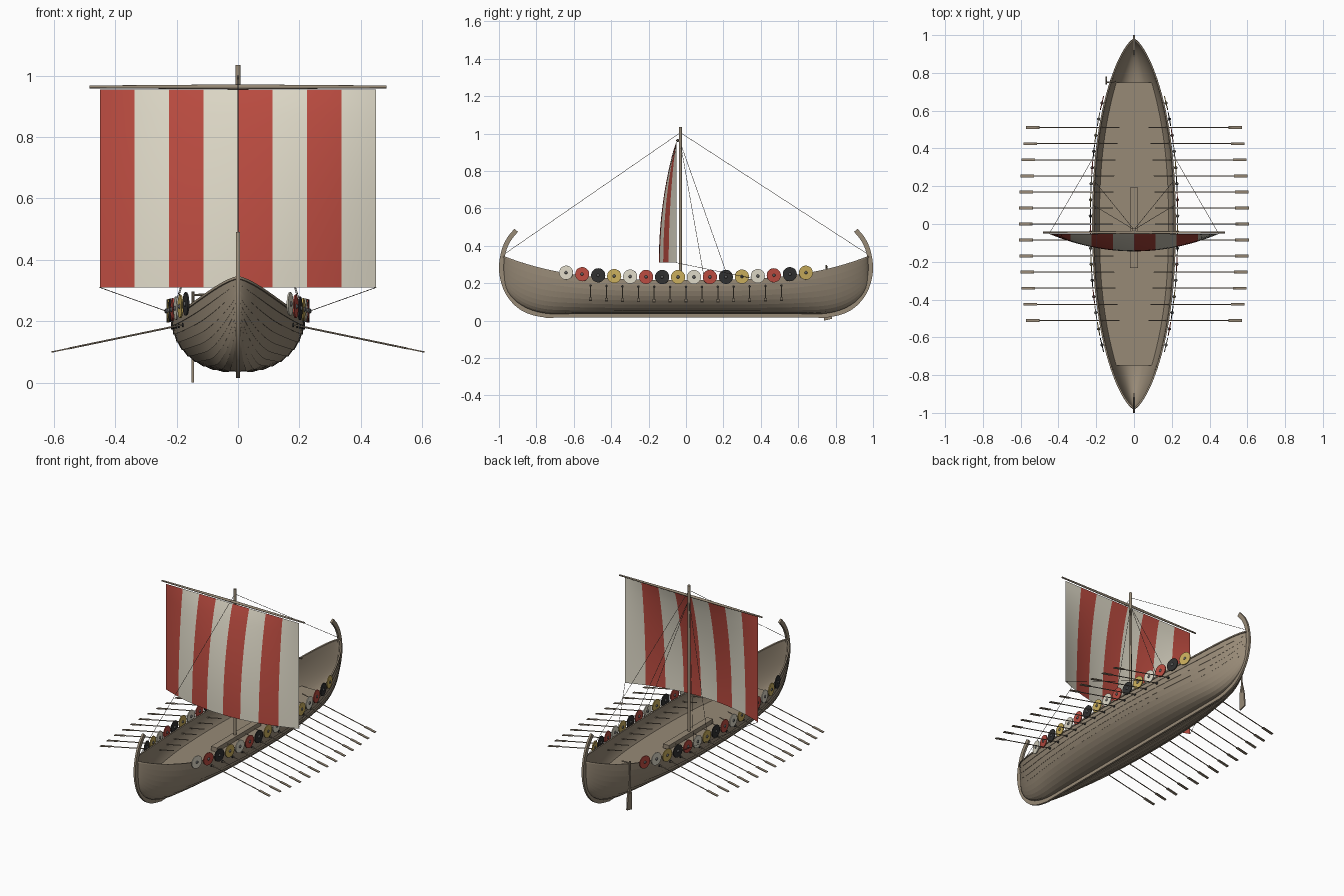
import bpy, bmesh, math
from mathutils import Vector, Matrix

if "Cube" in bpy.data.objects:
    bpy.data.objects.remove(bpy.data.objects["Cube"])


def material(name, r, g, b):
    m = bpy.data.materials.new(name)
    m.use_nodes = True
    m.diffuse_color = (r, g, b, 1)
    m.node_tree.nodes["Principled BSDF"].inputs["Base Color"].default_value = (r, g, b, 1)
    return m


wood = material("weathered wood", .31, .252, .182)
red = material("red", .50, .072, .052)
cream = material("cream", .74, .70, .58)
yellow = material("yellow", .60, .43, .11)
black = material("black", .03, .03, .03)
iron = material("iron", .12, .12, .12)
rope = material("rope", .12, .10, .08)

LENGTH, BEAM = .975, .217


def half_width(y):
    return BEAM * max(0, 1 - abs(y / LENGTH) ** 2.3) ** .7


def sheer(y):
    return .213 + .128 * abs(y / LENGTH) ** 3


def keel_height(y):
    u = min(1, max(0, (abs(y) - .68) / (LENGTH - .68)))
    return .035 + .2 * (1 - math.sqrt(1 - u ** 2.3))


def section(y, a, out=0):
    """Point on the hull skin, a = 0 at the keel and pi/2 at the sheer."""
    w, top, low = half_width(y), sheer(y), keel_height(y)
    out *= min(1, w / .12)
    return Vector((w * math.sin(a) ** .85 + out * math.sin(a), y,
                   top - (top - low) * math.cos(a) - out * math.cos(a)))


def skin_at(y, z, out=0):
    """Point on the hull skin at a given height."""
    return section(y, math.acos((sheer(y) - z) / (sheer(y) - keel_height(y))), out)


def finish(name, bm, mats, smooth=True):
    bmesh.ops.recalc_face_normals(bm, faces=bm.faces)
    me = bpy.data.meshes.new(name)
    bm.to_mesh(me)
    bm.free()
    ob = bpy.data.objects.new(name, me)
    bpy.context.collection.objects.link(ob)
    for m in mats:
        me.materials.append(m)
    if smooth:
        bpy.ops.object.select_all(action='DESELECT')
        ob.select_set(True)
        bpy.context.view_layer.objects.active = ob
        bpy.ops.object.shade_smooth_by_angle(angle=math.radians(35))


def skin(bm, rows, closed=False):
    """Quads between neighbouring rows of points."""
    vs = [[bm.verts.new(p) for p in row] for row in rows]
    n = len(vs[0])
    for a, b in zip(vs, vs[1:]):
        for i in range(n if closed else n - 1):
            j = (i + 1) % n
            bm.faces.new((a[i], a[j], b[j], b[i]))
    if closed:
        bm.faces.new(vs[0])
        bm.faces.new(vs[-1])


def sweep(bm, pts, ra, rb, sides=8, ref=(1, 0, 0)):
    """Elliptical (or square, with 4 sides) bar along a path; ra lies along ref."""
    pts = [Vector(p) for p in pts]
    rows = []
    for i, p in enumerate(pts):
        t = (pts[min(i + 1, len(pts) - 1)] - pts[max(i - 1, 0)]).normalized()
        b = t.cross(Vector(ref)).normalized()
        a = b.cross(t)
        angles = [2 * math.pi * (k + .5) / sides for k in range(sides)]
        rows.append([p + a * ra * math.cos(q) + b * rb * math.sin(q) for q in angles])
    skin(bm, rows, True)


def bar(name, pts, ra, rb, mat, **kw):
    bm = bmesh.new()
    sweep(bm, pts, ra, rb, **kw)
    finish(name, bm, [mat])


def spline(pts, steps=5):
    """Smooth path through a few points."""
    p = [Vector(q) for q in pts]
    p = [2 * p[0] - p[1]] + p + [2 * p[-1] - p[-2]]
    res = []
    for a, b, c, d in zip(p, p[1:], p[2:], p[3:]):
        for s in range(steps):
            t = s / steps
            res.append(.5 * (2 * b + (c - a) * t + (2 * a - 5 * b + 4 * c - d) * t * t
                             + (3 * b - a - 3 * c + d) * t ** 3))
    return res + [p[-2]]


# Lapped hull planking, each plank proud at its lower edge, and a smooth lining
STRAKES = 10
stations = [LENGTH * math.sin(math.pi / 2 * (i / 28 - 1)) for i in range(57)]
step = math.pi / 2 / STRAKES
planking, lining = bmesh.new(), bmesh.new()
for side in (1, -1):
    outer, inner = [], []
    for y in stations:
        row = []
        for k in range(STRAKES):
            row += [section(y, k * step, .003 if k else 0), section(y, (k + 1) * step)]
        outer.append([Vector((side * p.x, p.y, p.z)) for p in row])
        row = [section(y, k * step, -.005) for k in range(STRAKES + 1)]
        inner.append([Vector((side * p.x, p.y, p.z)) for p in row])
    skin(planking, outer)
    skin(lining, inner)
for name, bm in (("hull_planking", planking), ("hull_lining", lining)):
    bmesh.ops.remove_doubles(bm, verts=bm.verts, dist=.0001)
    finish(name, bm, [wood])

# Gunwales
for side, label in ((1, "left"), (-1, "right")):
    bar(label + "_gunwale", [(side * half_width(y), y, sheer(y)) for y in stations],
        .006, .006, wood, sides=4)

# Keel running up into curled stems at both ends
stem = [(0, .6, .028), (0, .76, .03), (0, .87, .063), (0, .945, .135), (0, .98, .22),
        (0, .987, .3), (0, .972, .38), (0, .945, .437), (0, .908, .483)]
path = [(x, -y, z) for x, y, z in reversed(stem)] + stem
bar("keel_and_stems", spline(path), .0085, .0175, wood, sides=4)

# Deck following the hull skin
bm = bmesh.new()
rows = []
for i in range(31):
    y = -.75 + .05 * i
    x = skin_at(y, .12).x - .002
    rows.append([(-x, y, .12), (x, y, .12)])
skin(bm, rows)
finish("deck", bm, [wood], False)

# Mast, its step and the tapered yard
bm = bmesh.new()
bmesh.ops.create_cube(bm, size=1, matrix=Matrix.Translation((0, -.02, .132))
                      @ Matrix.Diagonal((.04, .425, .028, 1)))
finish("mast_step", bm, [wood], False)
bar("mast", [(0, -.03, .12), (0, -.03, 1.035)], .009, .009, wood, sides=12)
bm = bmesh.new()
for side in (1, -1):
    bmesh.ops.create_cone(bm, cap_ends=True, segments=12, radius1=.008, radius2=.0045, depth=.483,
                          matrix=Matrix.Translation((side * .2415, -.045, .963))
                          @ Matrix.Rotation(side * math.pi / 2, 4, 'Y'))
finish("yard", bm, [wood])

# Billowing striped sail
COLS, ROWS = 32, 16
bm = bmesh.new()
rows = []
for r in range(ROWS + 1):
    u = r / ROWS
    rows.append([])
    for c in range(COLS + 1):
        s = 2 * c / COLS - 1
        rows[-1].append((.45 * s, -.052 - .093 * (1 - s * s) * math.sin(math.pi / 2 * u ** .85),
                         .955 - .645 * u))
skin(bm, rows)
for f in bm.faces:
    f.material_index = int((f.calc_center_median().x + .45) / .1125) % 2
finish("sail", bm, [red, cream])

# Rigging
bm = bmesh.new()
top = (0, -.03, 1.005)
lines = [(top, (0, -.972, .355)), (top, (0, .972, .355))]
for side in (1, -1):
    lines += [((0, -.03, .95), (side * half_width(y), y, sheer(y))) for y in (.1, .23)]
    lines.append(((side * .45, -.054, .31), (side * half_width(.38), .38, sheer(.38))))
for a, b in lines:
    sweep(bm, [a, b], .0012, .0012, sides=5, ref=(.3, .2, .9))
finish("rigging", bm, [rope])

# Oars, thirteen on each side at one slope, passing through dark ports
shafts, blades, ports = bmesh.new(), bmesh.new(), bmesh.new()
for side in (1, -1):
    for i in range(-6, 7):
        y = i * .085

        def along(d):
            x = half_width(y) + d
            return (side * x, y, .1 + .208 * (.605 - x))
        sweep(shafts, [along(-.105), along(.335)], .003, .003, sides=6, ref=(0, 1, 0))
        sweep(blades, [along(.32), along(.34), along(.391)], .011, .003, sides=4, ref=(0, 1, 0))
        p = skin_at(y, along(0)[2], .002)
        bmesh.ops.create_cone(ports, cap_ends=True, segments=10, radius1=.007, radius2=.007,
                              depth=.006, matrix=Matrix.Translation((side * p.x, y, p.z))
                              @ Matrix.Rotation(math.pi / 2, 4, 'Y'))
finish("oar_shafts", shafts, [wood])
finish("oar_blades", blades, [wood], False)
finish("oar_ports", ports, [black])

# Round shields along both rails, with bosses
paints = [cream, red, black, yellow]
for side, label, shift in ((1, "left", 0), (-1, "right", 2)):
    bosses = bmesh.new()
    for i in range(16):
        y = -.6375 + .085 * i
        slope = (half_width(y + .01) - half_width(y - .01)) / .02
        normal = Vector((side, -slope, 0)).normalized()
        centre = Vector((side * half_width(y), y, .233 + .09 * abs(y) ** 3)) + normal * .014
        turn = Matrix.Translation(centre) @ normal.to_track_quat('Z', 'Y').to_matrix().to_4x4()
        disc = bmesh.new()
        bmesh.ops.create_cone(disc, cap_ends=True, segments=20, radius1=.038, radius2=.038,
                              depth=.005, matrix=turn)
        finish(f"{label}_shield_{i + 1}", disc, [paints[(i + shift) % 4]])
        bmesh.ops.create_uvsphere(bosses, u_segments=10, v_segments=6, radius=.009, matrix=turn)
    finish(label + "_shield_bosses", bosses, [iron])

# Steering oar with tiller at the right of the stern
X = -.147
bar("steering_oar_shaft", [(X, .75, .297), (X, .757, .1)], .005, .005, wood)
bm = bmesh.new()
outline = [(.75, .15), (.738, .1), (.738, 0), (.782, .01), (.776, .09), (.762, .15)]
skin(bm, [[(X + d, y, z) for y, z in outline] for d in (-.004, .004)], True)
finish("steering_oar_blade", bm, [wood], False)
bar("tiller", [(X, .75, .285), (-.095, .755, .287)], .004, .004, wood, ref=(0, 0, 1))
